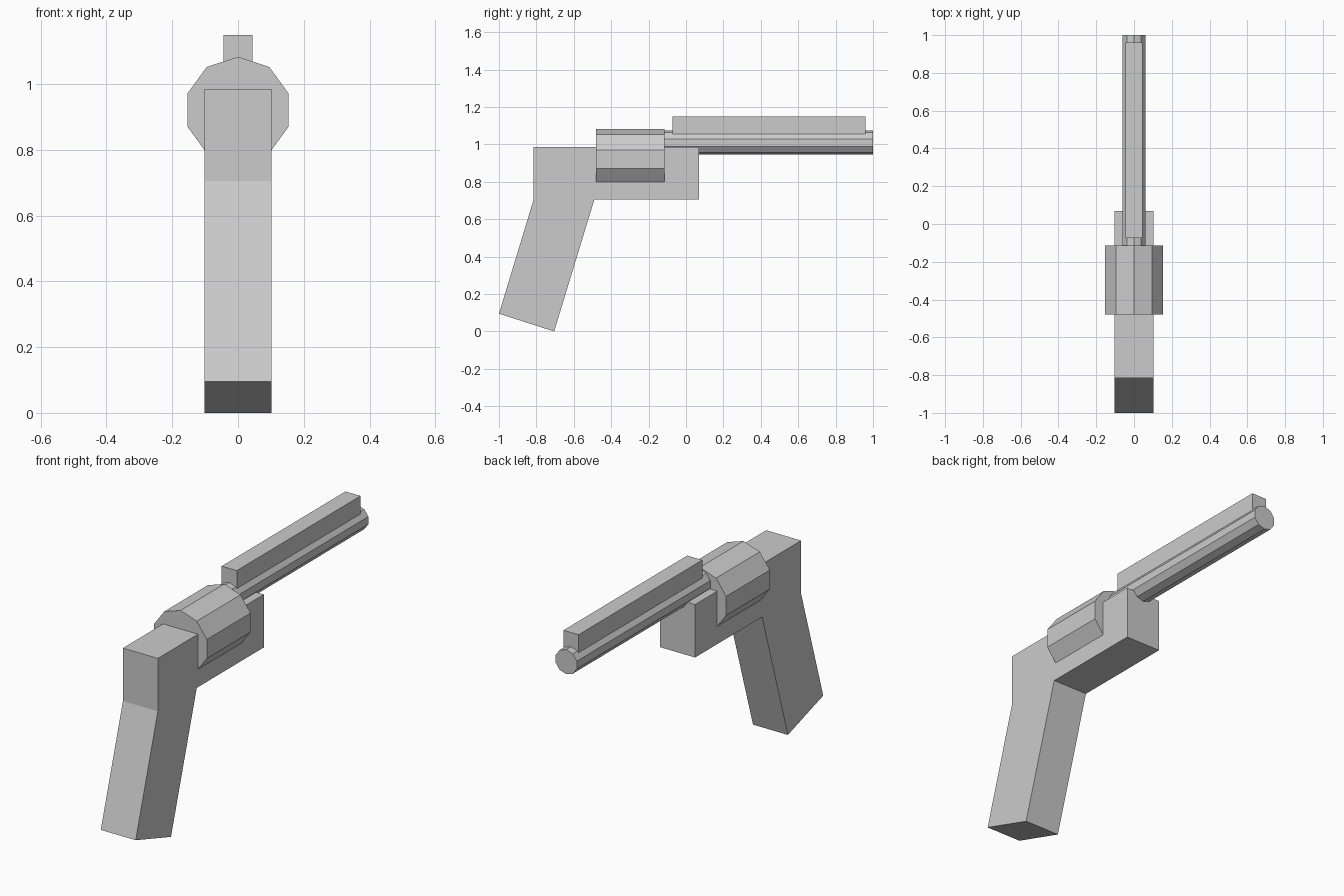
import bpy
import bmesh
from math import sin, cos, tau
from mathutils import Vector

cube = bpy.data.objects.get("Cube")
if cube:
    bpy.data.objects.remove(cube, do_unlink=True)

grey = bpy.data.materials.new("plain grey")
grey.use_nodes = True
colour = (0.6, 0.6, 0.6, 1)
grey.diffuse_color = colour
grey.node_tree.nodes["Principled BSDF"].inputs["Base Color"].default_value = colour


def extrude_part(name, outline, direction):
    """Extrude a planar outline along a direction into a closed solid."""
    bm = bmesh.new()
    face = bm.faces.new([bm.verts.new(p) for p in outline])
    result = bmesh.ops.extrude_face_region(bm, geom=[face], use_keep_orig=True)
    moved = [g for g in result["geom"] if isinstance(g, bmesh.types.BMVert)]
    bmesh.ops.translate(bm, verts=moved, vec=Vector(direction))
    bmesh.ops.recalc_face_normals(bm, faces=bm.faces)
    mesh = bpy.data.meshes.new(name)
    bm.to_mesh(mesh)
    bm.free()
    mesh.materials.append(grey)
    obj = bpy.data.objects.new(name, mesh)
    bpy.context.collection.objects.link(obj)
    return obj


def ten_sided_rod(name, radius, z, y0, y1):
    """Ten-sided rod along y with a corner pointing straight up."""
    ring = [(radius * sin(tau * i / 10), y0, z + radius * cos(tau * i / 10))
            for i in range(10)]
    return extrude_part(name, ring, (0, y1 - y0, 0))


# Frame and slanted grip share one side profile
half_width = 0.102
profile = [(-0.815, 0.985), (-0.815, 0.705), (-1.0, 0.095), (-0.705, 0.0),
           (-0.49, 0.705), (0.07, 0.705), (0.07, 0.985)]
extrude_part("frame_and_grip", [(-half_width, y, z) for y, z in profile],
             (2 * half_width, 0, 0))

# Drum and barrel
ten_sided_rod("drum", 0.162, 0.921, -0.48, -0.115)
ten_sided_rod("barrel", 0.065, 1.01, -0.2, 1.0)

# Sighting rib on top of the barrel
rib = [(-0.044, -0.073, 1.03), (0.044, -0.073, 1.03),
       (0.044, -0.073, 1.15), (-0.044, -0.073, 1.15)]
extrude_part("top_rib", rib, (0, 1.033, 0))
